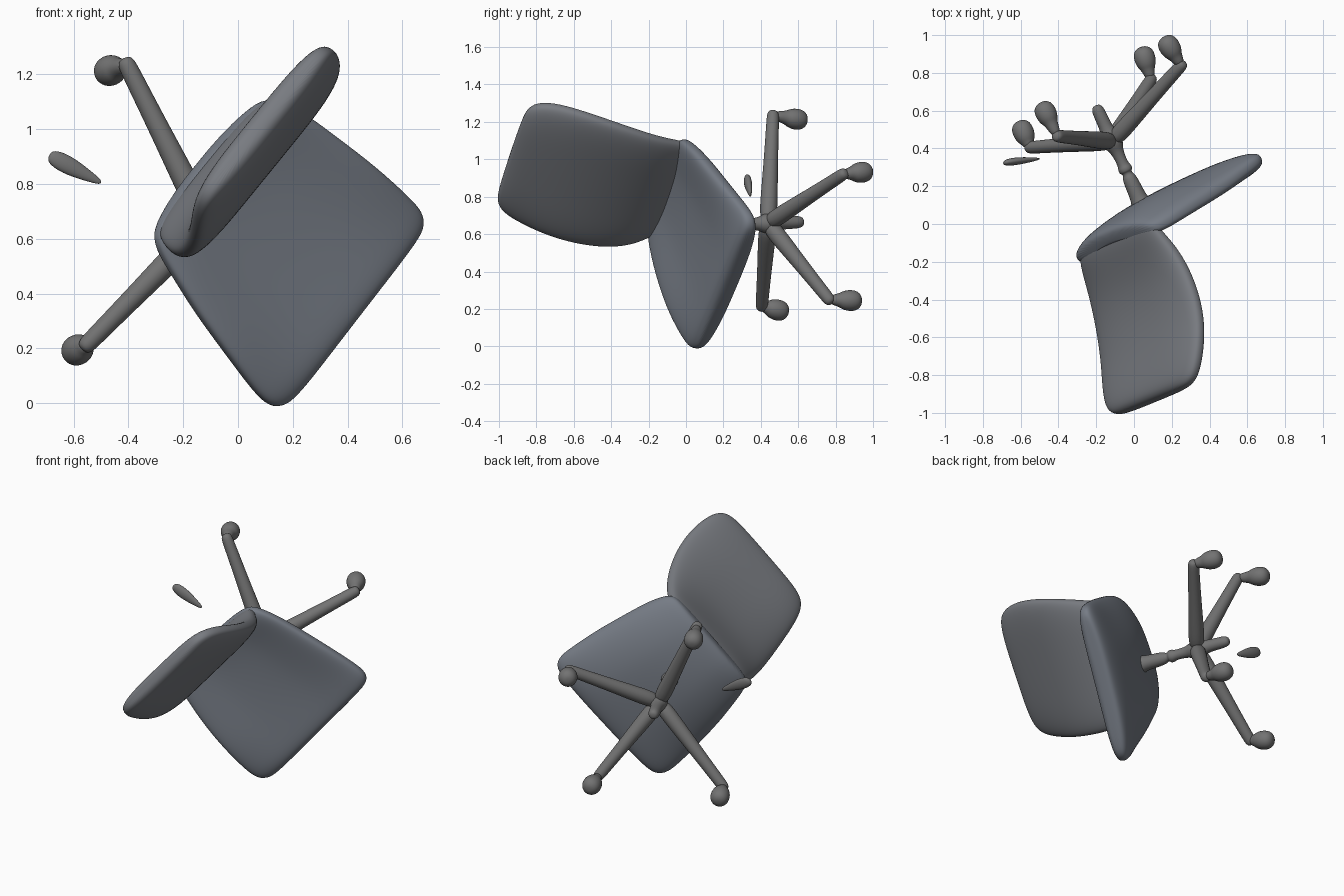
import bpy, bmesh, math
from mathutils import Vector

if "Cube" in bpy.data.objects:
    bpy.data.objects.remove(bpy.data.objects["Cube"])

# chair axes (the chair lies tipped over): forward, sideways, up
U = Vector((0.42, -0.905, -0.04)).normalized()
W = Vector((0.61, 0.25, 0.75))
W = (W - U * W.dot(U)).normalized()
F = W.cross(U)
if F.x < 0:
    F = -F
C = Vector((0.18, 0.11, 0.56))


def material(name, rgb):
    m = bpy.data.materials.new(name)
    m.diffuse_color = (*rgb, 1)
    m.use_nodes = True
    m.node_tree.nodes["Principled BSDF"].inputs["Base Color"].default_value = m.diffuse_color
    return m


FABRIC = material("blue_grey_fabric", (0.18, 0.20, 0.235))
BACKING = material("grey_fabric", (0.19, 0.20, 0.22))
FRAME = material("dark_grey_frame", (0.17, 0.17, 0.17))


def at(f, w, u):
    return C + F * f + W * w + U * u


def loft(name, rings, mat, levels=2):
    """Skin a list of equal-length rings, cap the ends, smooth."""
    bm = bmesh.new()
    vs = [[bm.verts.new(p) for p in r] for r in rings]
    n = len(vs[0])
    for a, b in zip(vs, vs[1:]):
        for i in range(n):
            j = (i + 1) % n
            bm.faces.new((a[i], a[j], b[j], b[i]))
    bm.faces.new(vs[0][::-1])
    bm.faces.new(vs[-1])
    bmesh.ops.recalc_face_normals(bm, faces=bm.faces)
    for fc in bm.faces:
        fc.smooth = True
    me = bpy.data.meshes.new(name)
    bm.to_mesh(me)
    bm.free()
    me.materials.append(mat)
    ob = bpy.data.objects.new(name, me)
    bpy.context.collection.objects.link(ob)
    m = ob.modifiers.new("smooth", 'SUBSURF')
    m.levels = m.render_levels = levels
    return ob


def tube(name, pts, n=10):
    """Round tube through (point, radius) stations."""
    rings = []
    for i, (p, r) in enumerate(pts):
        d = (pts[min(i + 1, len(pts) - 1)][0] - pts[max(i - 1, 0)][0]).normalized()
        a = d.cross(W if abs(d.dot(W)) < 0.8 else F).normalized()
        b = d.cross(a)
        rings.append([p + (a * math.cos(t) + b * math.sin(t)) * r
                      for t in (2 * math.pi * k / n for k in range(n))])
    return loft(name, rings, FRAME)


def pad(name, mat, stations, n=28):
    """Cushion along a profile: (f, u, half width, half thickness, centre w, curl, tilt)."""
    rings = []
    for i, (f, u, hw, t, cw, curl, tilt) in enumerate(stations):
        a, b = stations[max(i - 1, 0)], stations[min(i + 1, len(stations) - 1)]
        df, du = b[0] - a[0], b[1] - a[1]
        L = math.hypot(df, du)
        nf, nu = du / L, -df / L          # points to the sitting side
        ring = []
        for k in range(n):
            th = 2 * math.pi * (k + 0.5) / n
            c, s = math.cos(th), math.sin(th)
            w = math.copysign(abs(c) ** 0.58, c)
            o = t * math.copysign(abs(s) ** 0.7, s) + curl * w * w - tilt * w
            ring.append(at(f + nf * o, cw + hw * w, u + nu * o))
        rings.append(ring)
    return loft(name, rings, mat)


# seat cushion, dished and slightly twisted
pad("seat", FABRIC, [
    (0.372, 0.01, 0.37, 0.025, -0.01, 0.01, 0.03),
    (0.362, 0.01, 0.435, 0.055, -0.01, 0.01, 0.03),
    (0.32, 0.005, 0.478, 0.07, -0.012, 0.02, 0.035),
    (0.23, -0.005, 0.48, 0.075, -0.014, 0.04, 0.035),
    (0.05, -0.015, 0.462, 0.076, -0.01, 0.075, 0.03),
    (-0.15, -0.015, 0.432, 0.076, -0.008, 0.08, 0.02),
    (-0.30, -0.005, 0.402, 0.07, 0, 0.075, 0.01),
    (-0.40, 0.01, 0.375, 0.065, 0, 0.06, 0),
    (-0.46, 0.02, 0.345, 0.055, 0, 0.05, 0),
    (-0.488, 0.025, 0.28, 0.03, 0, 0.03, 0)])

# backrest, narrow at the seat and leaning back at the top
pad("backrest", BACKING, [
    (-0.43, 0.0, 0.27, 0.03, 0.01, 0, 0),
    (-0.432, 0.04, 0.315, 0.045, 0.01, 0, 0),
    (-0.432, 0.10, 0.34, 0.055, 0.0, 0, 0),
    (-0.43, 0.20, 0.375, 0.062, 0.0, 0.01, 0),
    (-0.443, 0.33, 0.405, 0.063, 0.01, 0.01, 0),
    (-0.487, 0.48, 0.425, 0.064, 0.025, 0.01, 0),
    (-0.557, 0.63, 0.43, 0.064, 0.038, 0.01, 0),
    (-0.635, 0.76, 0.415, 0.064, 0.042, 0.0, 0),
    (-0.69, 0.845, 0.385, 0.06, 0.04, 0.0, 0),
    (-0.716, 0.885, 0.335, 0.045, 0.04, 0.0, 0),
    (-0.725, 0.898, 0.25, 0.018, 0.04, 0.0, 0)])

# gas column with collar, and pin under the hub
sf, sw = -0.15, -0.025
tube("column", [(at(sf, sw, u), r) for u, r in [
    (-0.03, 0.06), (-0.07, 0.06), (-0.09, 0.045), (-0.215, 0.043), (-0.225, 0.028),
    (-0.245, 0.028), (-0.25, 0.04), (-0.275, 0.04), (-0.285, 0.03), (-0.37, 0.034),
    (-0.40, 0.058), (-0.46, 0.058), (-0.49, 0.036), (-0.59, 0.038), (-0.625, 0.03), (-0.635, 0.012)]])
hub = at(sf, sw, -0.425)

# four star-base legs, each with a caster: (leg end, caster centre)
legs = [((-0.405, 0.465, 1.235), (-0.465, 0.585, 1.215)),
        ((-0.55, 0.405, 0.215), (-0.585, 0.485, 0.195)),
        ((0.25, 0.84, 0.92), (0.19, 0.935, 0.93)),
        ((0.09, 0.765, 0.25), (0.058, 0.875, 0.245))]
for i, (e, c) in enumerate(legs, 1):
    e, c = Vector(e), Vector(c)
    d = (e - hub).normalized()
    tube(f"leg_{i}", [(hub, 0.05), (hub.lerp(e, 0.2), 0.05), (hub.lerp(e, 0.6), 0.04),
                      (e - d * 0.03, 0.036), (e + d * 0.015, 0.034), (e + d * 0.028, 0.014)])
    k = (c - e).normalized()
    tube(f"caster_{i}", [(e, 0.026), (c - k * 0.06, 0.036), (c - k * 0.04, 0.052), (c, 0.062),
                         (c + k * 0.04, 0.056), (c + k * 0.06, 0.034), (c + k * 0.066, 0.012)])

# loose sliver of the fifth leg, flattened along the chair's up axis
a, b = Vector((-0.69, 0.325, 0.905)), Vector((-0.5, 0.345, 0.805))
sliver = tube("fifth_leg_fragment", [(a.lerp(b, t), r) for t, r in [
    (0, 0.014), (0.08, 0.032), (0.35, 0.038), (0.7, 0.025), (0.95, 0.012), (1, 0.005)]])
for v in sliver.data.vertices:
    axis = a.lerp(b, (v.co - a).dot(b - a) / (b - a).length_squared)
    v.co -= U * (v.co - axis).dot(U) * 0.45
